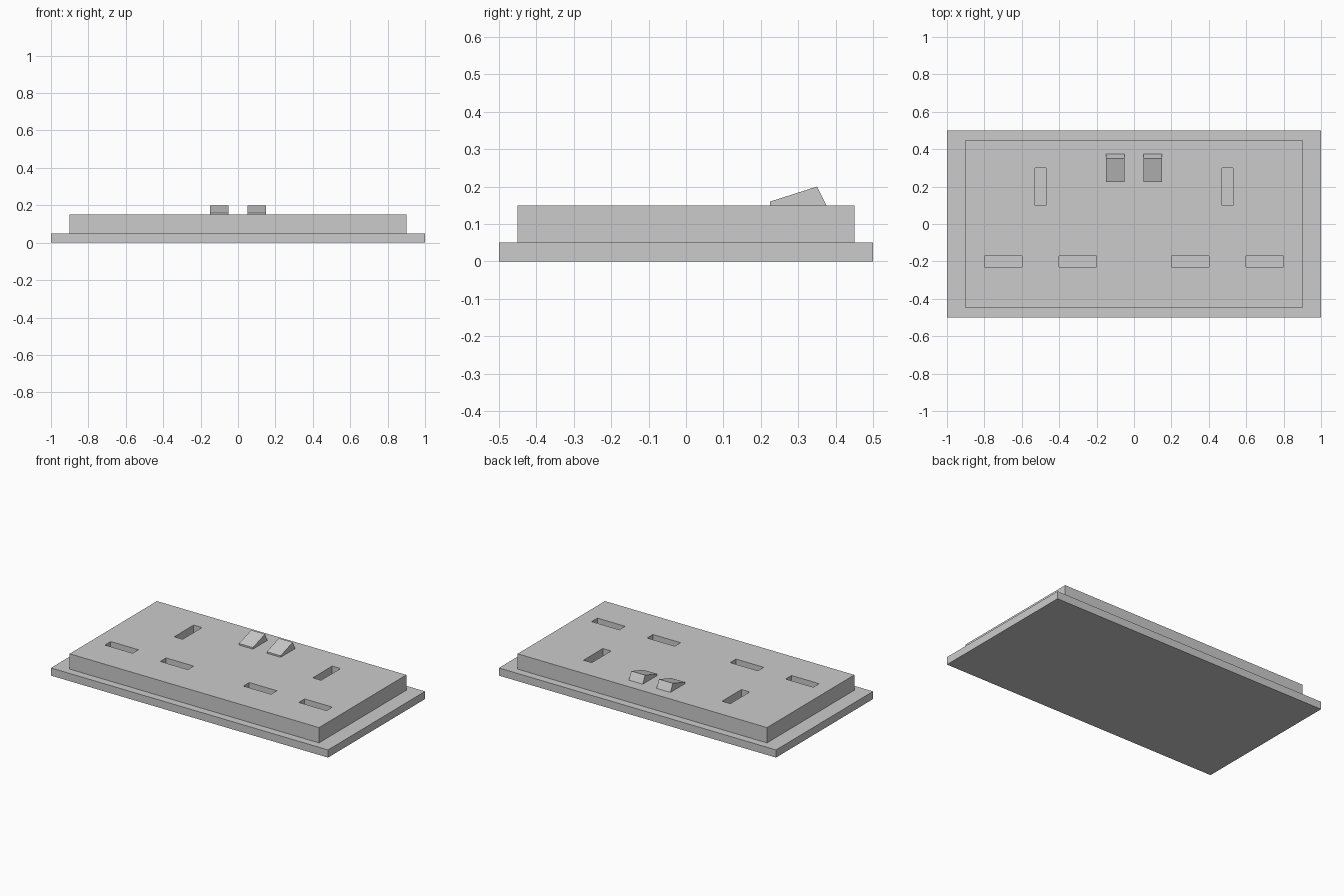
import bpy

if "Cube" in bpy.data.objects:
    bpy.data.objects.remove(bpy.data.objects["Cube"])


def add_mesh(name, verts, faces):
    mesh = bpy.data.meshes.new(name)
    mesh.from_pydata(verts, [], faces)
    obj = bpy.data.objects.new(name, mesh)
    bpy.context.collection.objects.link(obj)
    return obj


def prism(name, profile, x0, x1):
    """Extrude a counter-clockwise (y, z) profile along x."""
    n = len(profile)
    verts = [(x, y, z) for x in (x0, x1) for y, z in profile]
    faces = [tuple(reversed(range(n))), tuple(range(n, 2 * n))]
    faces += [(i, (i + 1) % n, n + (i + 1) % n, n + i) for i in range(n)]
    return add_mesh(name, verts, faces)


def box(name, x0, x1, y0, y1, z0, z1):
    return prism(name, [(y0, z0), (y1, z0), (y1, z1), (y0, z1)], x0, x1)


# Wall flange and raised faceplate
box("base_plate", -1, 1, -0.5, 0.5, 0, 0.05)
faceplate = box("faceplate", -0.9, 0.9, -0.45, 0.45, 0.05, 0.15)

# Pin slots cut through the faceplate: one earth and two lower pins per outlet
slots = {
    "earth": (0.5, 0.2, 0.03, 0.1),
    "inner_pin": (0.3, -0.2, 0.1, 0.03),
    "outer_pin": (0.7, -0.2, 0.1, 0.03),
}
for side, s in (("left", -1), ("right", 1)):
    for slot, (x, y, hx, hy) in slots.items():
        cutter = box(f"{side}_{slot}_cutter", s * x - hx, s * x + hx,
                     y - hy, y + hy, 0.02, 0.2)
        cutter.hide_render = True
        cutter.hide_set(True)
        mod = faceplate.modifiers.new(f"{side}_{slot}_slot", 'BOOLEAN')
        mod.operation = 'DIFFERENCE'
        mod.solver = 'EXACT'
        mod.object = cutter

    # Wedge-shaped rocker switch
    wedge = [(0.225, 0.15), (0.375, 0.15), (0.35, 0.20), (0.225, 0.16)]
    prism(f"{side}_rocker_switch", wedge, s * 0.1 - 0.05, s * 0.1 + 0.05)
